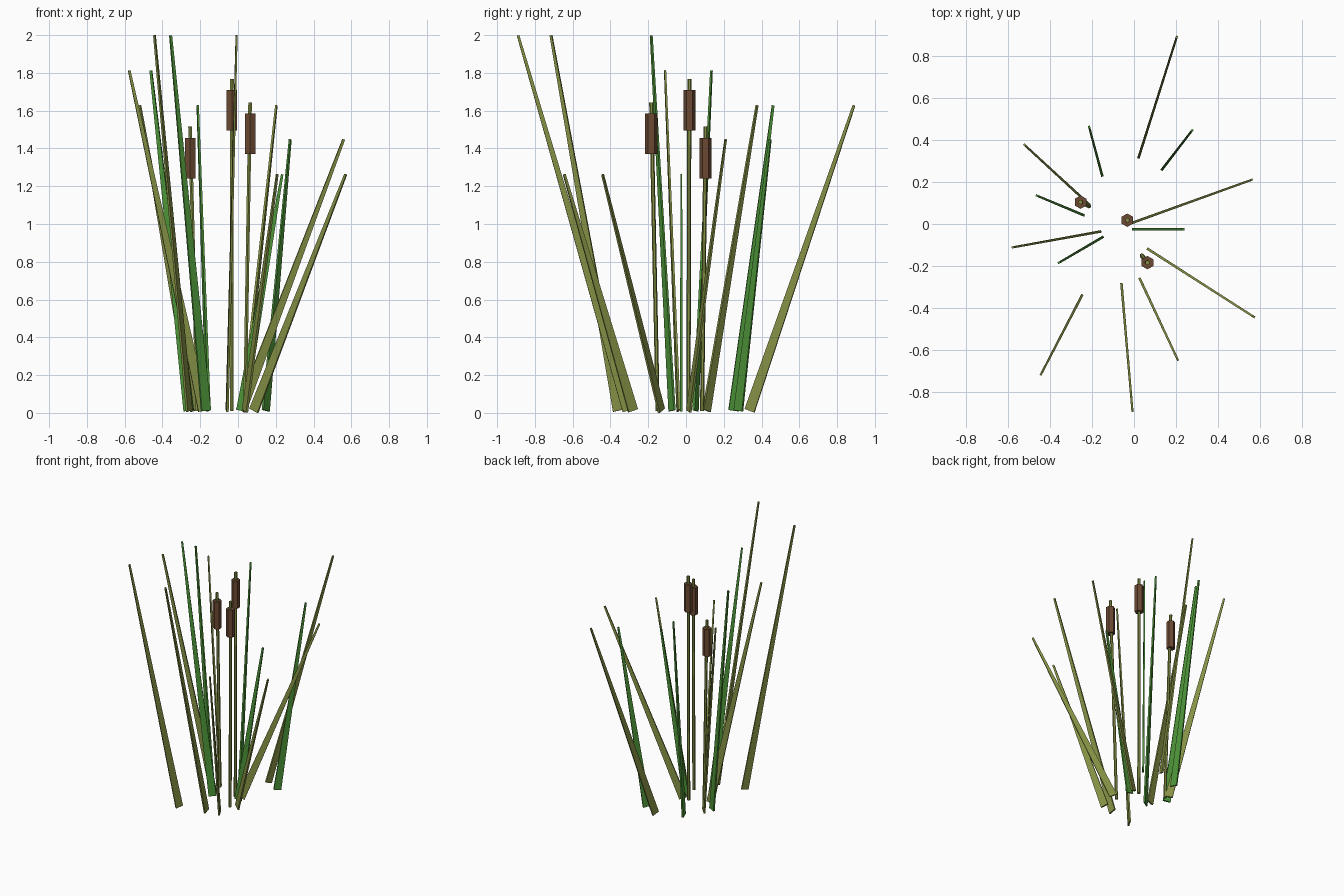
import bpy
import bmesh
from mathutils import Vector

if "Cube" in bpy.data.objects:
    bpy.data.objects.remove(bpy.data.objects["Cube"])


def material(name, rgb):
    m = bpy.data.materials.new(name)
    m.diffuse_color = (*rgb, 1)
    m.use_nodes = True
    m.node_tree.nodes["Principled BSDF"].inputs["Base Color"].default_value = m.diffuse_color
    return m


GREEN = material("leaf green", (0.075, 0.30, 0.04))
OLIVE = material("olive green", (0.24, 0.285, 0.06))
BROWN = material("seed head brown", (0.15, 0.068, 0.033))


def add_mesh(name, bm, mat):
    bmesh.ops.recalc_face_normals(bm, faces=bm.faces)
    mesh = bpy.data.meshes.new(name)
    bm.to_mesh(mesh)
    bm.free()
    mesh.materials.append(mat)
    obj = bpy.data.objects.new(name, mesh)
    bpy.context.collection.objects.link(obj)
    return obj


def loft(name, rings, mat):
    """Join two matching rings into a closed solid."""
    bm = bmesh.new()
    a, b = [[bm.verts.new(p) for p in ring] for ring in rings]
    n = len(a)
    for i in range(n):
        j = (i + 1) % n
        bm.faces.new((a[i], a[j], b[j], b[i]))
    bm.faces.new(a[::-1])
    bm.faces.new(b)
    return add_mesh(name, bm, mat)


def blade(name, inner, outer, height, mat):
    """Tapered flat leaf, its width lying in the direction of the lean."""
    lean = Vector((outer[0] - inner[0], outer[1] - inner[1], 0)).normalized()
    base = Vector((*inner, 0.0115)) + lean * 0.028
    tip = Vector((*outer, height - 0.002)) - lean * 0.006
    axis = (tip - base).normalized()
    side = Vector((-lean.y, lean.x, 0))
    across = side.cross(axis)
    rings = []
    for centre, w, t in ((base, 0.028, 0.006), (tip, 0.0065, 0.005)):
        rings.append([centre + across * w * i + side * t * j
                      for i, j in ((-1, -1), (1, -1), (1, 1), (-1, 1))])
    loft(name, rings, mat)


def hexagon(x, y, z, r):
    # points towards front and back
    return [(x + r * c, y + r * s, z) for c, s in
            ((0, 1), (-0.866, 0.5), (-0.866, -0.5), (0, -1), (0.866, -0.5), (0.866, 0.5))]


# Leaves: inner base edge, outer tip, height, colour
leaves = [
    ((0.02, 0.31), (0.205, 0.895), 1.63, OLIVE),
    ((0.13, 0.255), (0.28, 0.45), 1.45, GREEN),
    ((-0.01, 0.005), (0.565, 0.212), 1.45, OLIVE),
    ((-0.01, -0.025), (0.24, -0.025), 1.265, GREEN),
    ((0.06, -0.115), (0.575, -0.445), 1.265, OLIVE),
    ((0.025, -0.255), (0.21, -0.65), 1.265, OLIVE),
    ((-0.06, -0.28), (-0.007, -0.895), 2.0, OLIVE),
    ((-0.245, -0.335), (-0.445, -0.72), 2.0, OLIVE),
    ((-0.145, -0.06), (-0.362, -0.187), 2.0, GREEN),
    ((-0.155, -0.035), (-0.582, -0.112), 1.815, OLIVE),
    ((-0.235, 0.04), (-0.467, 0.137), 1.815, GREEN),
    ((-0.21, 0.09), (-0.525, 0.38), 1.63, OLIVE),
    ((-0.15, 0.225), (-0.215, 0.467), 1.63, GREEN),
]
for i, leaf in enumerate(leaves):
    blade(f"leaf_{i + 1}", *leaf)

# Reeds: stem foot, head position, head bottom, head top, stem tip
reeds = [
    ((-0.033, 0.013), (-0.032, 0.018), 1.495, 1.71, 1.768),
    ((0.037, -0.150), (0.064, -0.184), 1.37, 1.585, 1.642),
    ((-0.215, 0.085), (-0.254, 0.104), 1.24, 1.455, 1.515),
]
for i, (foot, top, z0, z1, z2) in enumerate(reeds):
    loft(f"stem_{i + 1}", (hexagon(*foot, 0.01, 0.011), hexagon(*top, z2, 0.011)), OLIVE)
    loft(f"seed_head_{i + 1}", (hexagon(*top, z0, 0.032), hexagon(*top, z1, 0.032)), BROWN)
